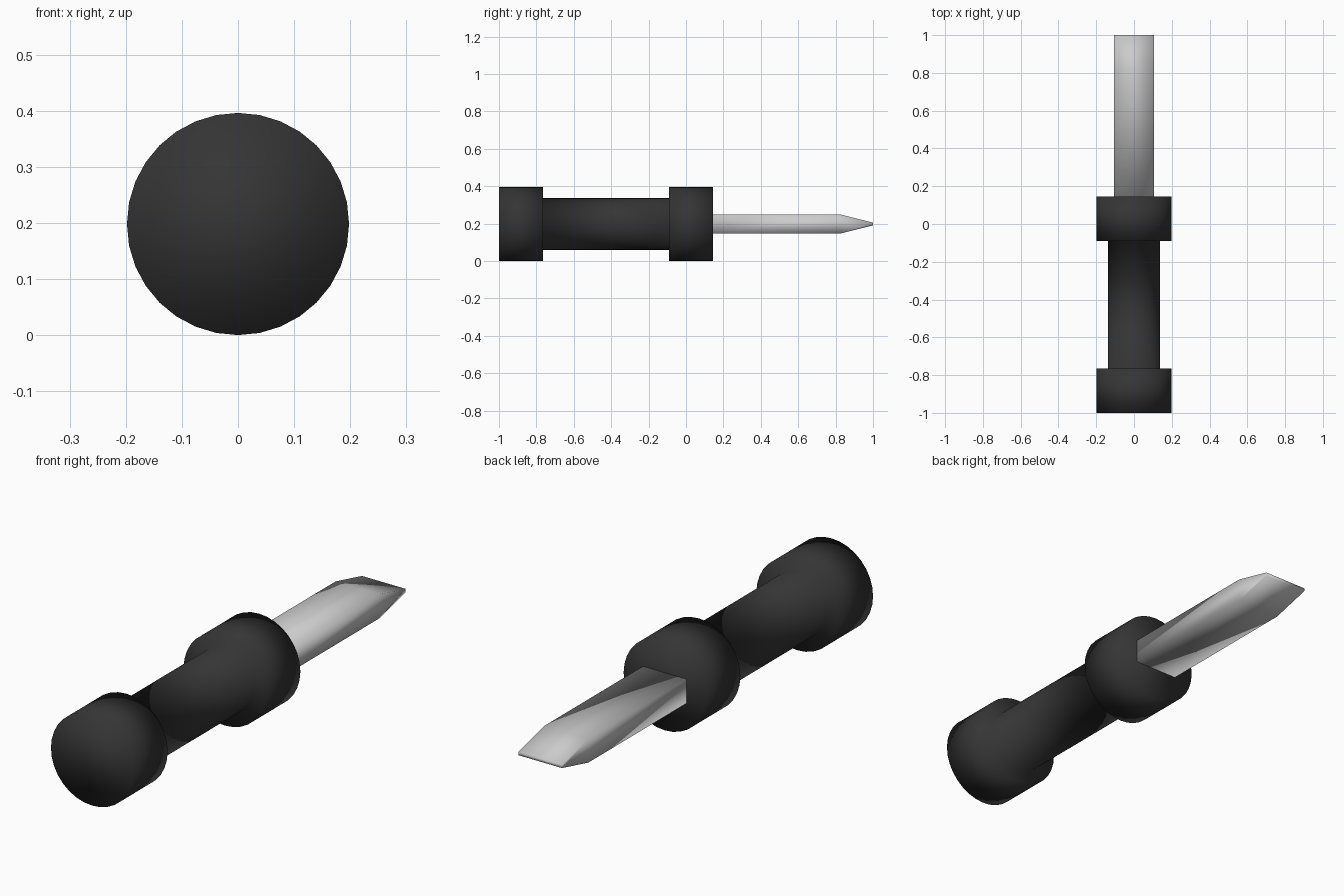
import bpy, bmesh
from math import sin, cos, pi

if "Cube" in bpy.data.objects:
    bpy.data.objects.remove(bpy.data.objects["Cube"])

CZ = 0.198   # height of the tool's axis
SIDES = 32


def make_object(name, rings):
    """Loft closed rings of points and cap both ends."""
    bm = bmesh.new()
    loops = [[bm.verts.new(p) for p in ring] for ring in rings]
    n = len(loops[0])
    for a, b in zip(loops, loops[1:]):
        for i in range(n):
            j = (i + 1) % n
            bm.faces.new((a[i], a[j], b[j], b[i]))
    bm.faces.new(loops[0])
    bm.faces.new(loops[-1])
    bmesh.ops.recalc_face_normals(bm, faces=bm.faces)
    for f in bm.faces:
        f.smooth = True
    mesh = bpy.data.meshes.new(name)
    bm.to_mesh(mesh)
    bm.free()
    obj = bpy.data.objects.new(name, mesh)
    bpy.context.collection.objects.link(obj)
    return obj


def circle(y, r):
    return [(r * sin(2 * pi * i / SIDES), y, CZ + r * cos(2 * pi * i / SIDES))
            for i in range(SIDES)]


def rectangle(y, hx, hz):
    return [(sx * hx, y, CZ + sz * hz)
            for sx, sz in ((-1, -1), (1, -1), (1, 1), (-1, 1))]


# Handle: pommel, narrower grip and collar in one turned profile
profile = [(-1.0, 0.198), (-0.765, 0.198), (-0.765, 0.138),
           (-0.09, 0.138), (-0.09, 0.198), (0.145, 0.198)]
handle = make_object("handle", [circle(y, r) for y, r in profile])
black = bpy.data.materials.new("black_rubber")
black.diffuse_color = (0.035, 0.035, 0.035, 1)
black.use_nodes = True
black.node_tree.nodes["Principled BSDF"].inputs["Base Color"].default_value = black.diffuse_color
handle.data.materials.append(black)

# Blade: flat bar that tapers in thickness to a chisel edge
make_object("blade", [rectangle(0.14, 0.105, 0.052),
                      rectangle(0.82, 0.105, 0.052),
                      rectangle(1.0, 0.105, 0.007)])
